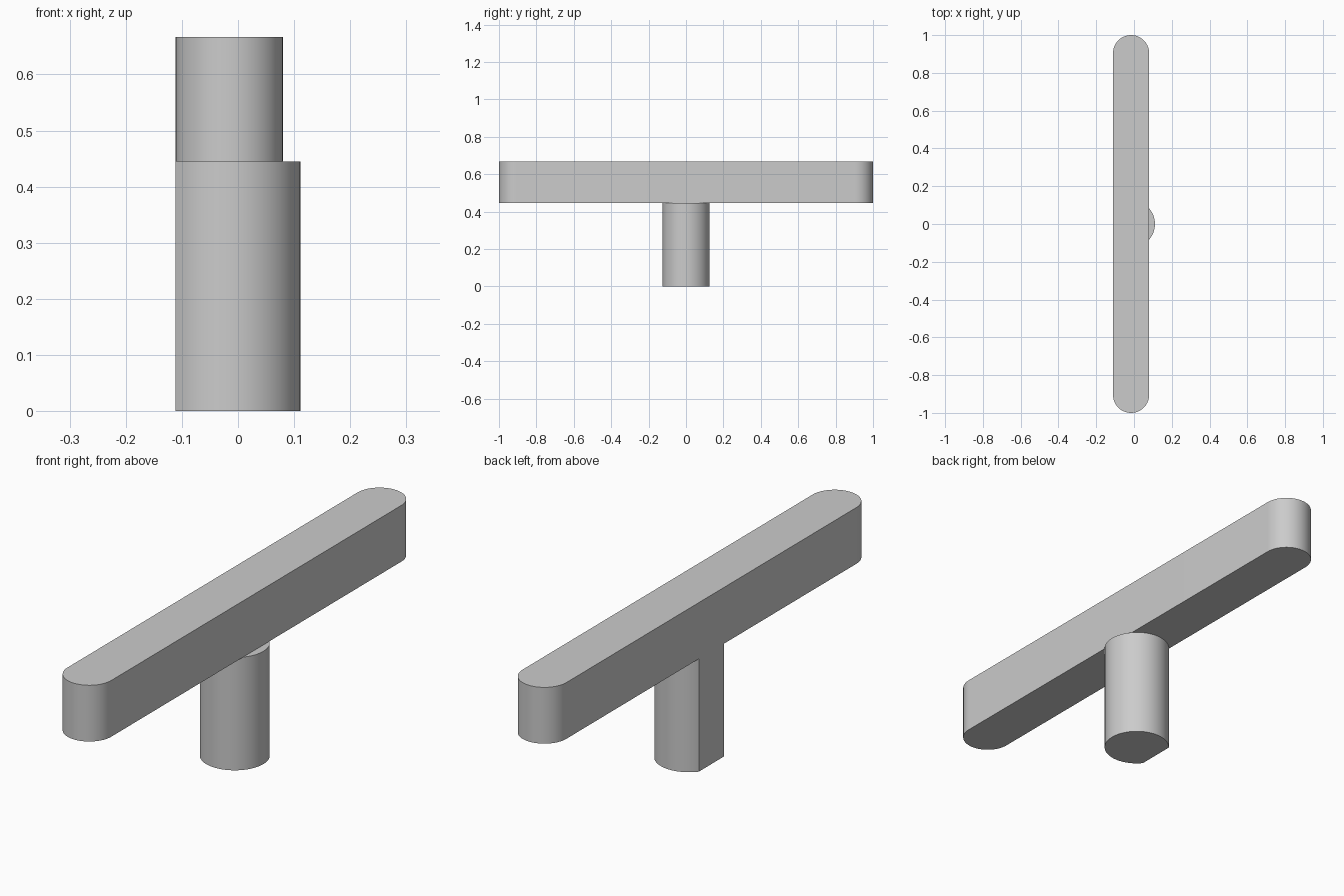
import bpy
import bmesh
from math import acos, cos, pi, radians, sin

cube = bpy.data.objects.get("Cube")
if cube:
    bpy.data.objects.remove(cube, do_unlink=True)

BACK_X = -0.111      # shared flat plane of bar and post
BAR_BOTTOM = 0.445
BAR_TOP = 0.667

grey = bpy.data.materials.new("plain grey")
grey.use_nodes = True
grey.diffuse_color = (0.6, 0.6, 0.6, 1)
grey.node_tree.nodes["Principled BSDF"].inputs["Base Color"].default_value = (0.6, 0.6, 0.6, 1)


def arc(cx, cy, radius, start, end, steps):
    """Points along a circular arc, both ends included."""
    angles = [start + (end - start) * i / steps for i in range(steps + 1)]
    return [(cx + radius * cos(a), cy + radius * sin(a)) for a in angles]


def extrude_outline(name, outline, bottom, top):
    """Solid prism from a counter-clockwise outline."""
    bm = bmesh.new()
    base = bm.faces.new([bm.verts.new((x, y, bottom)) for x, y in outline])
    result = bmesh.ops.extrude_face_region(bm, geom=[base], use_keep_orig=True)
    raised = [v for v in result["geom"] if isinstance(v, bmesh.types.BMVert)]
    bmesh.ops.translate(bm, verts=raised, vec=(0, 0, top - bottom))
    bmesh.ops.recalc_face_normals(bm, faces=bm.faces)
    mesh = bpy.data.meshes.new(name)
    bm.to_mesh(mesh)
    bm.free()
    mesh.materials.append(grey)
    obj = bpy.data.objects.new(name, mesh)
    bpy.context.collection.objects.link(obj)
    bpy.ops.object.select_all(action="DESELECT")
    obj.select_set(True)
    bpy.context.view_layer.objects.active = obj
    bpy.ops.object.shade_smooth_by_angle(angle=radians(30))
    return obj


# Handle bar: long slot shape with round ends
bar_radius = 0.0955
bar_x = BACK_X + bar_radius
end_y = 1 - bar_radius
bar_outline = (arc(bar_x, end_y, bar_radius, 0, pi, 32)
               + arc(bar_x, -end_y, bar_radius, pi, 2 * pi, 32))
extrude_outline("handle_bar", bar_outline, BAR_BOTTOM, BAR_TOP)

# Post: round stem cut flat in line with the bar's side
post_radius = 0.125
post_x = 0.111 - post_radius
cut = acos((BACK_X - post_x) / post_radius)
extrude_outline("post", arc(post_x, 0, post_radius, -cut, cut, 56), 0, BAR_BOTTOM)
